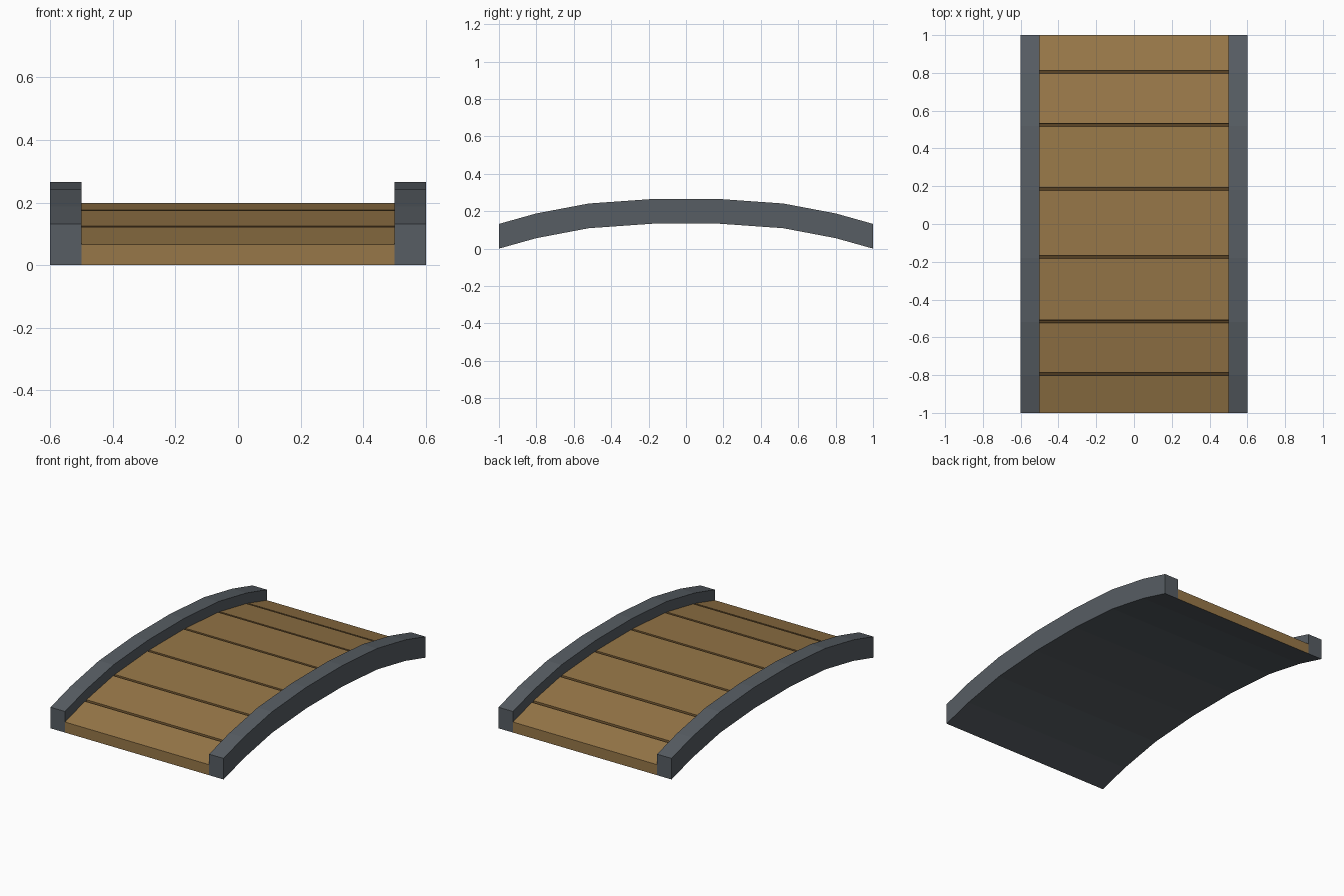
import bpy, bmesh

if "Cube" in bpy.data.objects:
    bpy.data.objects.remove(bpy.data.objects["Cube"])

# Half of the arch (y, z of the underside), mirrored to the full span
HALF = [(0.18, 0.133), (0.52, 0.109), (0.80, 0.056), (1.0, 0.0)]
ARCH = [(-y, z) for y, z in reversed(HALF)] + HALF
RAIL_H, DECK_H = 0.132, 0.066


def material(name, rgb):
    m = bpy.data.materials.new(name)
    m.diffuse_color = (*rgb, 1)
    m.use_nodes = True
    m.node_tree.nodes["Principled BSDF"].inputs["Base Color"].default_value = m.diffuse_color
    return m


STONE = material("slate_grey", (0.095, 0.11, 0.125))
UNDER = material("underside_grey", (0.095, 0.11, 0.125))
WOOD = material("wood", (0.31, 0.185, 0.065))
DARK = material("groove_wood", (0.16, 0.09, 0.03))


def arch_z(y):
    for (y0, z0), (y1, z1) in zip(ARCH, ARCH[1:]):
        if y <= y1:
            return z0 + (z1 - z0) * (y - y0) / (y1 - y0)
    return ARCH[-1][1]


def extrude_profile(name, top, x0, x1, mats, slot):
    """Prism along x between a top outline and the arch underside."""
    loop = ARCH + top[::-1]
    bm = bmesh.new()
    a = [bm.verts.new((x0, y, z)) for y, z in loop]
    b = [bm.verts.new((x1, y, z)) for y, z in loop]
    bm.faces.new(a)
    bm.faces.new(b[::-1])
    n = len(loop)
    for i in range(n):
        j = (i + 1) % n
        f = bm.faces.new((a[i], b[i], b[j], a[j]))
        f.material_index = slot(i)
    bmesh.ops.recalc_face_normals(bm, faces=bm.faces[:])
    me = bpy.data.meshes.new(name)
    bm.to_mesh(me)
    bm.free()
    for m in mats:
        me.materials.append(m)
    ob = bpy.data.objects.new(name, me)
    bpy.context.collection.objects.link(ob)
    return ob


# Curved side rails
rail_top = [(y, z + RAIL_H) for y, z in ARCH]
for side, x0 in (("left", -0.6), ("right", 0.5)):
    extrude_profile(side + "_rail", rail_top, x0, x0 + 0.1, [STONE], lambda i: 0)

# Plank deck: arched top with a narrow groove at every joint
deck_top = [(ARCH[0][0], ARCH[0][1] + DECK_H)]
for y, _ in ARCH[1:-1]:
    y += 0.005
    for dy, depth in ((-0.008, 0), (-0.005, 0.012), (0.005, 0.012), (0.008, 0)):
        deck_top.append((y + dy, arch_z(y + dy) + DECK_H - depth))
deck_top.append((ARCH[-1][0], ARCH[-1][1] + DECK_H))
N = len(ARCH)


def deck_slot(i):
    if i < N - 1:
        return 1                      # grey underside
    k = i - N                         # edge index along the top
    return 2 if 0 <= k < len(deck_top) - 1 and k % 4 != 0 else 0


extrude_profile("plank_deck", deck_top, -0.5, 0.5, [WOOD, UNDER, DARK], deck_slot)
